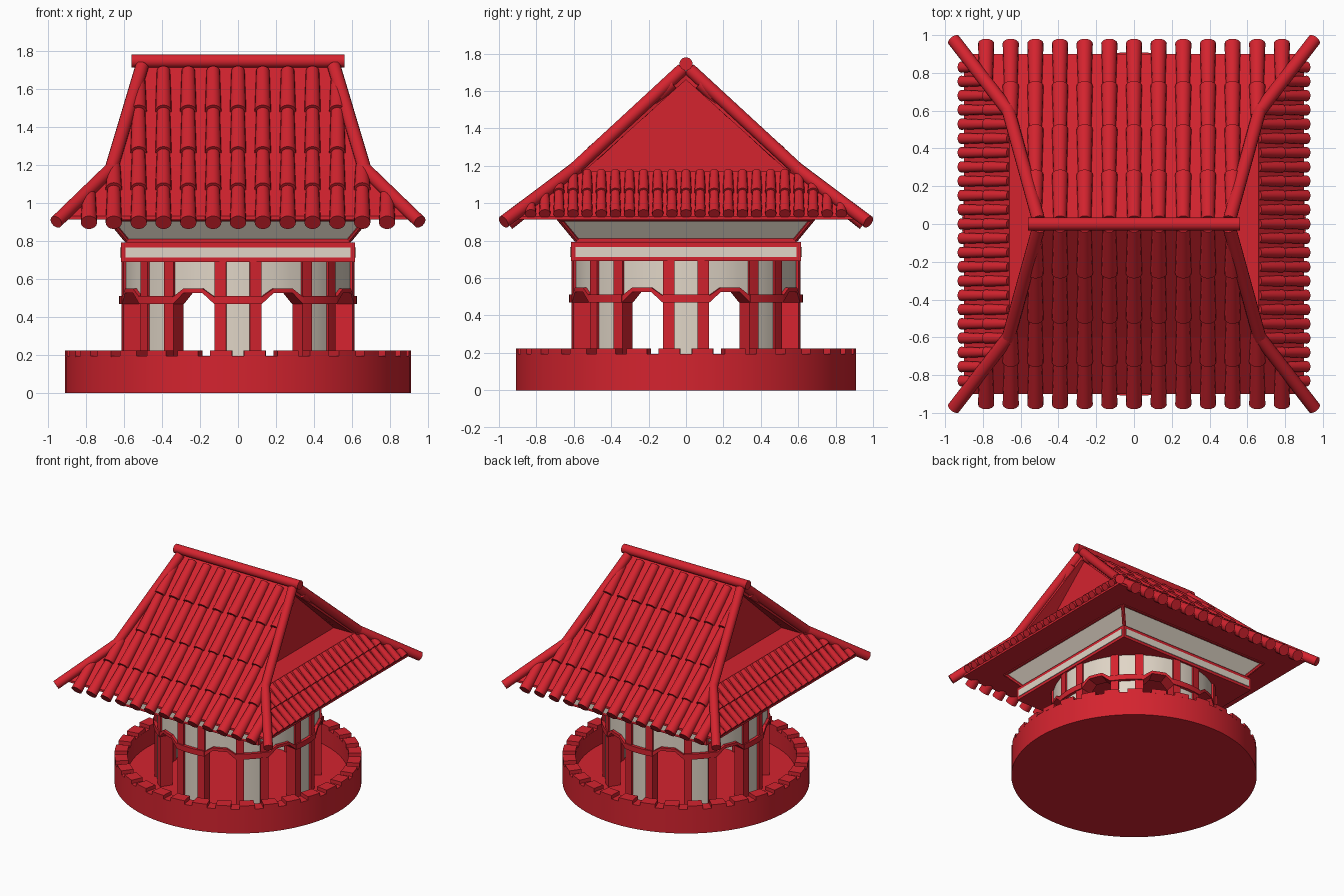
import bpy, bmesh, math
from mathutils import Vector

if "Cube" in bpy.data.objects:
    bpy.data.objects.remove(bpy.data.objects["Cube"])


def material(name, rgb):
    m = bpy.data.materials.new(name)
    m.diffuse_color = (*rgb, 1)
    m.use_nodes = True
    m.node_tree.nodes["Principled BSDF"].inputs["Base Color"].default_value = m.diffuse_color
    return m


RED = material("red", (0.66, 0.017, 0.028))
BEIGE = material("beige", (0.75, 0.67, 0.57))


def finish(name, bm, mat, smooth=True):
    bmesh.ops.recalc_face_normals(bm, faces=bm.faces)
    me = bpy.data.meshes.new(name)
    bm.to_mesh(me)
    bm.free()
    me.materials.append(mat)
    if smooth:
        for p in me.polygons:
            p.use_smooth = True
        me.set_sharp_from_angle(angle=math.radians(35))
    ob = bpy.data.objects.new(name, me)
    bpy.context.collection.objects.link(ob)
    return ob


def arc_block(bm, r0, r1, stations):
    """Curved block round the z axis; stations are (degrees, z bottom, z top)."""
    loops = []
    for a, zb, zt in stations:
        s, c = math.sin(math.radians(a)), -math.cos(math.radians(a))
        loops.append([bm.verts.new((r * s, r * c, z))
                      for r, z in ((r0, zb), (r1, zb), (r1, zt), (r0, zt))])
    for A, B in zip(loops, loops[1:]):
        for i in range(4):
            j = (i + 1) % 4
            bm.faces.new((A[i], A[j], B[j], B[i]))
    bm.faces.new(loops[0])
    bm.faces.new(loops[-1])


def span(a0, a1, zb, zt, n=4):
    return [(a0 + (a1 - a0) * i / n, zb, zt) for i in range(n + 1)]


def tube(bm, p, q, r0, r1, sides=16):
    p, q = Vector(p), Vector(q)
    rot = (q - p).to_track_quat('Z', 'Y').to_matrix().to_4x4()
    rot.translation = (p + q) / 2
    bmesh.ops.create_cone(bm, cap_ends=True, segments=sides, radius1=r0,
                          radius2=r1, depth=(q - p).length, matrix=rot)


def hull(bm, pts):
    vs = [bm.verts.new(p) for p in pts]
    bmesh.ops.convex_hull(bm, input=vs)


def rect(x, y, z):
    return [(sx * x, sy * y, z) for sx in (-1, 1) for sy in (-1, 1)]


# round tray base
FLOOR = 0.06
bm = bmesh.new()
prof = [(0, 0), (.91, 0), (.91, .195), (.815, .195), (.815, FLOOR), (0, FLOOR)]
vs = [bm.verts.new((x, 0, z)) for x, z in prof]
es = [bm.edges.new((a, b)) for a, b in zip(vs, vs[1:])]
bmesh.ops.spin(bm, geom=vs + es, axis=(0, 0, 1), cent=(0, 0, 0),
               angle=2 * math.pi, steps=96, use_duplicate=False)
bmesh.ops.remove_doubles(bm, verts=bm.verts, dist=1e-4)
finish("base_tray", bm, RED)

# battlement teeth on the rim
bm = bmesh.new()
for k in range(32):
    a = k * 11.25 + 5.6
    arc_block(bm, .815, .91, span(a - 3.6, a + 3.6, .19, .224))
finish("rim_teeth", bm, RED)

# round pavilion wall: eight bays of panel, posts, sill and arch
walls, posts, beams = bmesh.new(), bmesh.new(), bmesh.new()
for k in range(8):
    c = 45 * k
    arc_block(walls, .53, .60, span(c - 6, c + 6, FLOOR, .70))
    for s in (-1, 1):
        arc_block(posts, .52, .615, span(c + s * 5.8, c + s * 11.5, FLOOR, .70, 2))
    arc_block(beams, .515, .625, span(c - 11.5, c + 11.5, .468, .512))
    arch = [(11.5, .468, .505), (17.5, .526, .55), (22.5, .526, .55),
            (27.5, .526, .55), (33.5, .468, .505)]
    arc_block(beams, .515, .622, [(c + a, b, t) for a, b, t in arch])
    arc_block(walls, .53, .60, [(c + a, t - .015, .70) for a, b, t in arch])
finish("wall_panels", walls, BEIGE)
finish("wall_posts", posts, RED)
finish("arch_beams", beams, RED)

# square frame with inlaid strips
bm = bmesh.new()
hull(bm, rect(.615, .615, .69) + rect(.615, .615, .792))
hull(bm, rect(.59, .59, .79) + rect(.59, .59, .812))
finish("square_frame", bm, RED, False)
bm = bmesh.new()
hull(bm, rect(.592, .62, .712) + rect(.592, .62, .766))
hull(bm, rect(.62, .592, .712) + rect(.62, .592, .766))
finish("frame_strips", bm, BEIGE, False)

# flared cove under the roof, with red edging
bm = bmesh.new()
hull(bm, rect(.585, .585, .805) + rect(.68, .68, .92))
finish("cove_panels", bm, BEIGE, False)
bm = bmesh.new()
for sx in (-1, 1):
    for sy in (-1, 1):
        tube(bm, (sx * .585, sy * .585, .805), (sx * .68, sy * .68, .92), .014, .014, 8)
    tube(bm, (sx * .68, -.68, .915), (sx * .68, .68, .915), .012, .012, 8)
    tube(bm, (-.68, sx * .68, .915), (.68, sx * .68, .915), .012, .012, 8)
finish("cove_edging", bm, RED)

# roof body: eave slab, skirt, gable walls and upper slopes
bm = bmesh.new()
hull(bm, rect(.90, .90, .912) + rect(.90, .90, .93) + rect(.66, .60, 1.17))
finish("roof_skirt", bm, RED, False)
bm = bmesh.new()
hull(bm, [(x, y, z) for x in (-.48, .48)
          for y, z in ((-.58, 1.16), (.58, 1.16), (0, 1.68))])
finish("gable_walls", bm, RED, False)
bm = bmesh.new()
for s in (-1, 1):
    hull(bm, [(sx * x, s * y, z - d) for sx in (-1, 1) for d in (0, .05)
              for x, y, z in ((.51, 0, 1.71), (.66, .60, 1.17))])
finish("upper_slopes", bm, RED, False)


# long roof tiles, clipped along the hip line
def slope_z(y):
    return 1.715 - y * .545 / .6 if y < .6 else 1.17 - (y - .6) * .28 / .36


def hip_y(x):
    if x < .51:
        return 0.02
    return (x - .51) / .15 * .57 + .03 if x < .66 else .6 + (x - .66) / .3 * .38


bm = bmesh.new()
steps = [0.02, .26, .50, .73, .955]
for i in range(-6, 7):
    x = i * .1305
    start = hip_y(abs(x))
    for a, b in zip(steps, steps[1:]):
        a = max(a, start)
        if b - a < .03:
            continue
        for s in (-1, 1):
            tube(bm, (x, s * a, slope_z(a) - .004),
                 (x, s * b, slope_z(b) + .003), .035, .043)
finish("long_roof_tiles", bm, RED)

# short tiles on the side skirts
bm = bmesh.new()
for i in range(-11, 12):
    y = i * .0755
    start = .66 if abs(y) < .6 else .66 + (abs(y) - .6) / .38 * .3
    for a, b in ((.66, .785), (.785, .915)):
        a = max(a, start)
        if b - a < .02:
            continue
        za, zb = (1.165 - (v - .66) * .225 / .255 for v in (a, b))
        for s in (-1, 1):
            tube(bm, (s * a, y, za), (s * b, y, zb + .004), .024, .03, 12)
finish("side_roof_tiles", bm, RED)

# top ridge and bent hip ridges
bm = bmesh.new()
tube(bm, (-.56, 0, 1.745), (.56, 0, 1.745), .035, .035, 24)
finish("top_ridge", bm, RED)
bm = bmesh.new()
for sx in (-1, 1):
    for sy in (-1, 1):
        top, mid, end = [Vector((sx * x, sy * y, z)) for x, y, z in
                         ((.505, .02, 1.715), (.665, .60, 1.18), (.955, .975, .90))]
        tube(bm, top, mid + (mid - top) * .012, .035, .035)
        tube(bm, mid + (mid - end) * .012, end, .035, .035)
finish("hip_ridges", bm, RED)
